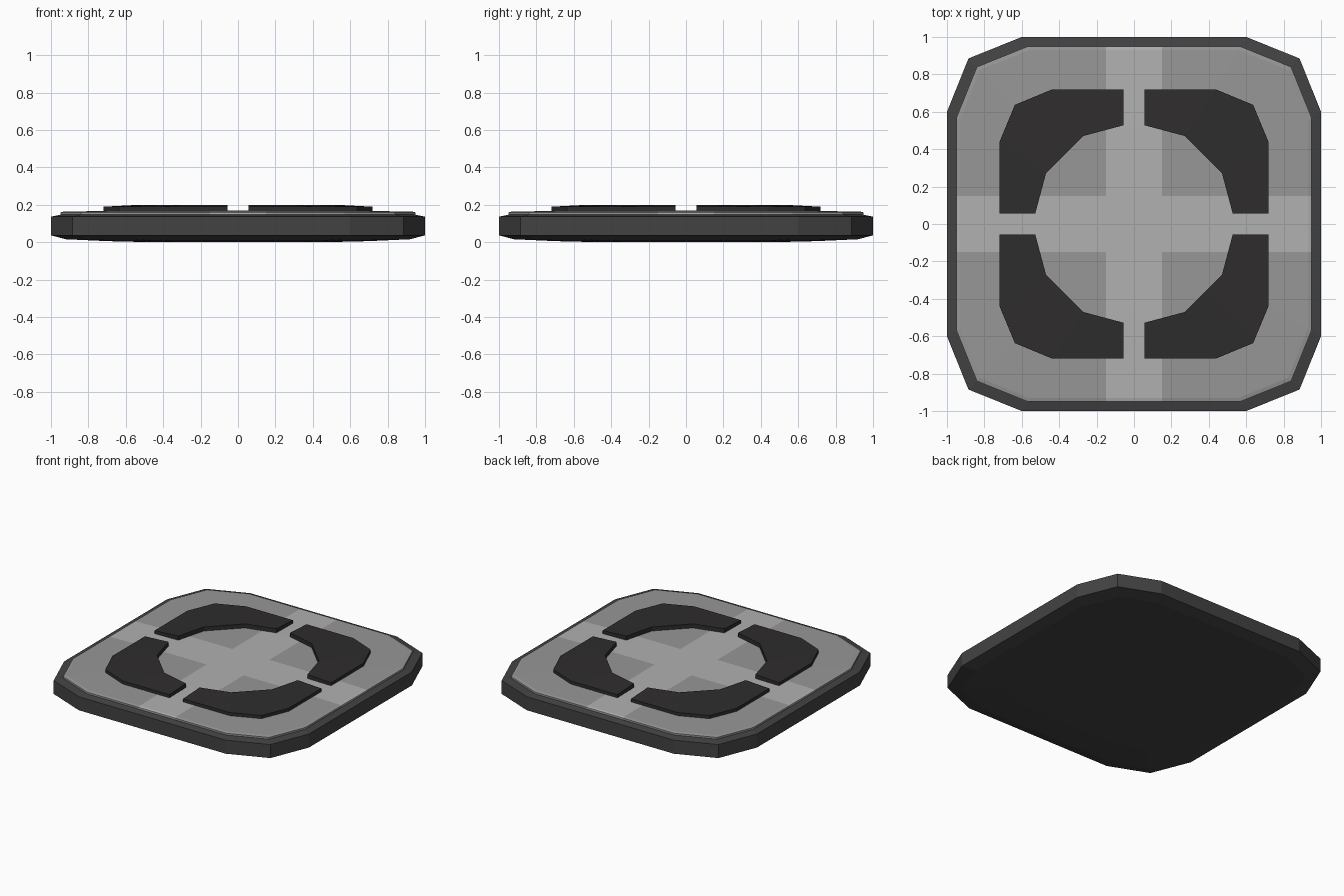
import bpy, bmesh
from mathutils import Vector

if "Cube" in bpy.data.objects:
    bpy.data.objects.remove(bpy.data.objects["Cube"])


def material(name, r, g, b):
    m = bpy.data.materials.new(name)
    m.diffuse_color = (r, g, b, 1)
    m.use_nodes = True
    m.node_tree.nodes["Principled BSDF"].inputs["Base Color"].default_value = m.diffuse_color
    return m


BODY = material("body_dark", 0.055, 0.055, 0.055)
PLATE = material("plate_grey", 0.31, 0.31, 0.31)
CROSS = material("cross_light", 0.44, 0.44, 0.44)
PAD = material("pad_black", 0.028, 0.026, 0.027)

# Clipped-corner outline shared by the base and the plate
QUARTER = [(1, 0.6), (0.885, 0.885), (0.6, 1)]
OUTLINE = []
for k in range(4):
    for x, y in QUARTER:
        for _ in range(k):
            x, y = -y, x
        OUTLINE.append((x, y))


def finish(name, bm, mats):
    bmesh.ops.recalc_face_normals(bm, faces=bm.faces)
    me = bpy.data.meshes.new(name)
    bm.to_mesh(me)
    bm.free()
    for m in mats:
        me.materials.append(m)
    ob = bpy.data.objects.new(name, me)
    bpy.context.collection.objects.link(ob)
    return ob


def stack(rings):
    """Closed solid lofted through scaled copies of the outline."""
    bm = bmesh.new()
    loops = [[bm.verts.new((x * s, y * s, z)) for x, y in OUTLINE] for s, z in rings]
    n = len(OUTLINE)
    for a, b in zip(loops, loops[1:]):
        for i in range(n):
            j = (i + 1) % n
            bm.faces.new((a[i], a[j], b[j], b[i]))
    bm.faces.new(loops[0])
    bm.faces.new(loops[-1])
    return bm


# Base tray with a shallow domed underside
finish("base", stack([(0.45, 0), (0.7, 0.006), (0.92, 0.016), (1, 0.037),
                      (1, 0.137), (0.95, 0.147)]), [BODY])

# Top plate, cut along the cross stripes so they can be coloured
bm = stack([(0.949, 0.14), (0.949, 0.160), (0.93, 0.164), (0.5, 0.17)])
LO, HI = -0.15, 0.15
for axis in (0, 1):
    for d in (LO, HI):
        co, no = Vector((0, 0, 0)), Vector((0, 0, 0))
        co[axis], no[axis] = d, 1
        bmesh.ops.bisect_plane(bm, geom=bm.verts[:] + bm.edges[:] + bm.faces[:],
                               plane_co=co, plane_no=no)
for f in bm.faces:
    c = f.calc_center_median()
    f.material_index = int(LO < c.x < HI or LO < c.y < HI)
finish("top_plate", bm, [PLATE, CROSS])

# Four raised corner pads, mirrored from one quadrant
OUTER = [(0.056, 0.72), (0.437, 0.72), (0.637, 0.637), (0.72, 0.437), (0.72, 0.056)]
INNER = [(0.056, 0.528), (0.273, 0.47), (0.3715, 0.3715), (0.47, 0.273), (0.528, 0.056)]
for side, sx in (("right", 1), ("left", -1)):
    for end, sy in (("back", 1), ("front", -1)):
        bm = bmesh.new()
        rows = [[bm.verts.new((x * sx, y * sy, z)) for x, y in pts]
                for pts, z in ((OUTER, 0.15), (OUTER, 0.190), (INNER, 0.2), (INNER, 0.15))]
        for k in range(4):
            a, b = rows[k], rows[(k + 1) % 4]
            for i in range(4):
                bm.faces.new((a[i], a[i + 1], b[i + 1], b[i]))
        for i in (0, 4):
            bm.faces.new([r[i] for r in rows])
        finish(f"pad_{end}_{side}", bm, [PAD])
